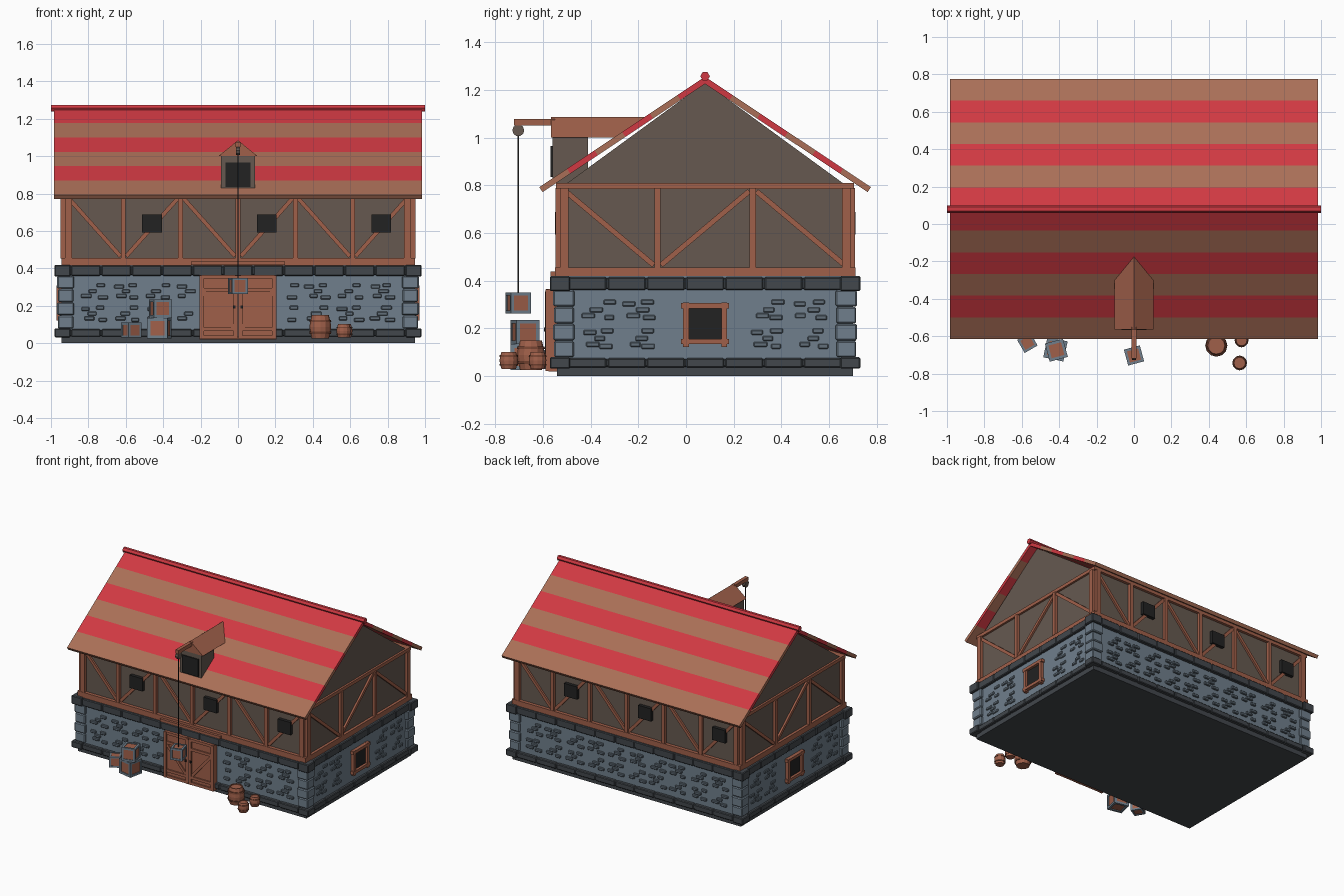
import bpy, bmesh, math, random
from mathutils import Matrix, Vector

if "Cube" in bpy.data.objects:
    bpy.data.objects.remove(bpy.data.objects["Cube"])

random.seed(4)
T, R = Matrix.Translation, Matrix.Rotation


def material(name, *rgb):
    m = bpy.data.materials.new(name)
    m.diffuse_color = [((c / 255 + 0.055) / 1.055) ** 2.4 for c in rgb] + [1]
    m.use_nodes = True
    m.node_tree.nodes["Principled BSDF"].inputs["Base Color"].default_value = m.diffuse_color
    return m


TIMBER = material("timber", 160, 96, 74)
ROOF_BROWN = material("roof brown", 170, 111, 87)
RED = material("roof red", 208, 57, 66)
PLASTER = material("plaster", 102, 89, 80)
STONE = material("stone", 112, 127, 140)
BRICK = material("brick", 98, 111, 122)
SLATE = material("dark stone", 66, 71, 76)
BLACK = material("dark opening", 34, 34, 34)
HOOP = material("barrel hoop", 118, 68, 50)


def box(bm, size, M, mat=0):
    r = bmesh.ops.create_cube(bm, size=1, matrix=M @ Matrix.Diagonal((*size, 1)))
    for f in {f for v in r["verts"] for f in v.link_faces}:
        f.material_index = mat


def finish(name, bm, *mats, bevel=0):
    me = bpy.data.meshes.new(name)
    bmesh.ops.recalc_face_normals(bm, faces=bm.faces)
    bm.to_mesh(me)
    bm.free()
    ob = bpy.data.objects.new(name, me)
    for m in mats:
        me.materials.append(m)
    bpy.context.collection.objects.link(ob)
    if bevel:
        b = ob.modifiers.new("bevel", "BEVEL")
        b.width, b.segments = bevel, 1
    return ob


def block(name, mat, x, y, z):
    """Box from x, y and z ranges."""
    bm = bmesh.new()
    lo, hi = Vector((x[0], y[0], z[0])), Vector((x[1], y[1], z[1]))
    box(bm, hi - lo, T((lo + hi) / 2))
    return finish(name, bm, mat)


def prism(name, mat, front, back):
    bm = bmesh.new()
    a, b = [[bm.verts.new(p) for p in ring] for ring in (front, back)]
    n = len(a)
    bm.faces.new(a)
    bm.faces.new(b[::-1])
    for i in range(n):
        bm.faces.new((a[i], b[i], b[(i + 1) % n], a[(i + 1) % n]))
    return finish(name, bm, mat)


def lathe(name, profile, loc, sides, mats, rule):
    bm = bmesh.new()
    rings = [[bm.verts.new((r * math.cos(t), r * math.sin(t), z))
              for t in (2 * math.pi * i / sides for i in range(sides))] for r, z in profile]
    for k in range(len(rings) - 1):
        for i in range(sides):
            j = (i + 1) % sides
            bm.faces.new((rings[k][i], rings[k][j], rings[k + 1][j], rings[k + 1][i])).material_index = rule(k)
    bm.faces.new(rings[0][::-1])
    bm.faces.new(rings[-1])
    finish(name, bm, *mats).location = loc


# Each wall is built as if facing the front, then turned about the centre: (turn, half length, distance)
CY = 0.08
SIDES = [(T((0, CY, 0)) @ R(math.radians(90 * k), 4, "Z"),) + ((0.925, 0.605) if k % 2 == 0 else (0.605, 0.925))
         for k in range(4)]

# Main masses
block("base_slab", SLATE, (-.945, .945), (-.54, .70), (0, .045))
block("stone_wall", STONE, (-.945, .945), (-.54, .70), (.04, .42))
block("upper_wall", PLASTER, (-.925, .925), (-.525, .685), (.42, .80))
prism("attic", PLASTER, [(-.925, y, z) for y, z in ((-.51, .8), (.67, .8), (.08, 1.23))],
      [(.925, y, z) for y, z in ((-.51, .8), (.67, .8), (.08, 1.23))])
block("sill_beam", TIMBER, (-.945, .945), (-.55, .71), (.415, .455))
block("top_beam", TIMBER, (-.94, .94), (-.545, .705), (.785, .81))

# Dark stone bands: core ring, blocks with seams, larger corner blocks
bm = bmesh.new()
for z0, z1 in ((.035, .075), (.36, .415)):
    zc, h = (z0 + z1) / 2, z1 - z0
    box(bm, (1.92, 1.28, h - .008), T((0, CY, zc)))
    for M, L, D in SIDES:
        n = 11 if L > .8 else 7
        w = 2 * (L - .03) / n
        for i in range(n):
            box(bm, (w - .006, .03, h), M @ T((-L + .03 + w * (i + .5), -D - .025, zc)))
    for sx in (-1, 1):
        for sy in (-1, 1):
            box(bm, (.085, .085, h + .008), T((sx * .9385, CY + sy * .6085, zc)))
finish("stone_bands", bm, SLATE, bevel=.005)

# Corner stones
bm = bmesh.new()
for sx in (-1, 1):
    for sy in (-1, 1):
        for i in range(4):
            s = .09 if i % 2 else .083
            box(bm, (s, s, .068), T((sx * .922, CY + sy * .592, .113 + i * .071)))
finish("corner_stones", bm, STONE, bevel=.006)

# Raised bricks in clusters, skipping door and windows
bm = bmesh.new()
cluster = [(-.04, .028), (.035, .035), (.0, .003), (-.035, -.022), (.04, -.03)]
for k, (M, L, D) in enumerate(SIDES):
    n = 10 if L > .8 else 6
    w = 2 * (L - .07) / n
    for i in range(n):
        u = -L + .07 + w * (i + .5)
        for row, zc in enumerate((.155, .275)):
            for du, dz in cluster[(i + row) % 2:]:
                x = u + du + random.uniform(-.012, .012)
                if (k == 0 and abs(x) < .25) or (k % 2 and abs(x) < .15) or abs(x) > L - .08:
                    continue
                box(bm, (random.uniform(.04, .058), .03, .021), M @ T((x, -D - .013, zc + dz)))
finish("raised_bricks", bm, BRICK, bevel=.004)

# Timber frame: posts and zigzag braces
bm, panes = bmesh.new(), bmesh.new()
for M, L, D in SIDES:
    n = 6 if L > .8 else 3
    w = 2 * (L - .005) / n
    for i in range(n + 1):
        u = -L + .005 + w * i
        end = i in (0, n)
        box(bm, (.036 if end else .026, .04, .335), M @ T((u * (.985 if end else 1), -D - .003, .62)))
    for i in range(n):
        uc = -L + .005 + w * (i + .5)
        s = 1 if i % 2 else -1
        du, dz = w - .03, .31 * s
        box(bm, (math.hypot(du, dz), .03, .022),
            M @ T((uc, -D + .001, .62)) @ R(-math.atan2(dz, du), 4, "Y"))
        if n == 6 and i % 2:
            box(panes, (.105, .05, .095), M @ T((uc, -D, .64)))
finish("timber_frame", bm, TIMBER)

# Ground floor end windows
bm = bmesh.new()
for M, L, D in (SIDES[1], SIDES[3]):
    box(panes, (.15, .04, .14), M @ T((0, -D - .008, .222)))
    for s in (-1, 1):
        box(bm, (.024, .05, .185), M @ T((s * .08, -D - .02, .215)))
        box(bm, (.2, .045, .022), M @ T((0, -D - .024, .22 + s * .075)))
finish("end_window_frames", bm, TIMBER)
finish("window_panes", panes, BLACK)

# Double door
block("door_panel", TIMBER, (-.205, .205), (-.577, -.53), (.02, .365))
block("door_lintel", TIMBER, (-.25, .25), (-.568, -.53), (.418, .438))
bm = bmesh.new()
for s in (-1, 1):
    for x, wd in ((.195, .024), (.013, .02)):
        box(bm, (wd, .02, .34), T((s * x, -.578, .192)))
    for z in (.355, .285, .075, .032):
        box(bm, (.18, .016, .02), T((s * .105, -.578, z)))
    box(bm, (.255, .014, .02), T((s * .105, -.578, .18)) @ R(s * -math.atan2(.19, .165), 4, "Y"))
finish("door_frame", bm, TIMBER)
bm = bmesh.new()
box(bm, (.003, .005, .32), T((0, -.588, .195)))
for s in (-1, 1):
    box(bm, (.012, .012, .016), T((s * .02, -.59, .195)))
finish("door_handles", bm, BLACK)

# Striped roof
bm = bmesh.new()
run, rise, thick = .695, .463, .025
a = math.atan2(rise, run)
step = math.hypot(run, rise) / 6
for M, L, D in (SIDES[0], SIDES[2]):
    for i in range(6):
        t = (i + .5) / 6
        box(bm, (1.97, step, thick), M @ T((0, -run * (1 - t), .792 + rise * t)) @ R(a, 4, "X")
            @ T((0, 0, -thick / 2)), i % 2)
finish("striped_roof", bm, ROOF_BROWN, RED)
bm = bmesh.new()
bmesh.ops.create_cone(bm, cap_ends=True, segments=6, radius1=.02, radius2=.02, depth=2,
                      matrix=T((0, CY, 1.257)) @ R(math.pi / 2, 4, "Y"))
finish("ridge_cap", bm, RED)

# Dormer with hoist
block("dormer_wall", PLASTER, (-.09, .09), (-.56, -.41), (.81, 1.005))
block("dormer_opening", BLACK, (-.068, .068), (-.568, -.55), (.835, .965))
prism("dormer_roof", TIMBER, [(-.105, -.565, 1.0), (.105, -.565, 1.0), (0, -.565, 1.085)],
      [(-.105, -.285, 1.0), (.105, -.285, 1.0), (0, -.165, 1.085)])
block("hoist_beam", TIMBER, (-.013, .013), (-.72, -.55), (1.05, 1.077))
block("hoist_rope", BLACK, (-.003, .003), (-.706, -.7), (.34, 1.03))
bm = bmesh.new()
bmesh.ops.create_cone(bm, cap_ends=True, segments=10, radius1=.025, radius2=.025, depth=.022,
                      matrix=T((0, -.703, 1.03)) @ R(math.pi / 2, 4, "Y"))
finish("hoist_pulley", bm, PLASTER)


# Crates: timber cube with twelve grey edge bars
def crate(name, x, y, z, s, turn):
    bm = bmesh.new()
    box(bm, (s * .9,) * 3, Matrix())
    b = s * .15
    for ax in range(3):
        for p in (-1, 1):
            for q in (-1, 1):
                c = [p * (s - b) / 2, q * (s - b) / 2]
                c.insert(ax, 0)
                size = [b, b]
                size.insert(ax, s)
                box(bm, size, T(c), 1)
    finish(name, bm, TIMBER, STONE).matrix_world = T((x, y, z + s / 2)) @ R(math.radians(turn), 4, "Z")


crate("lower_crate", -.42, -.67, .025, .11, -12)
crate("upper_crate", -.415, -.675, .135, .1, 15)
crate("small_crate", -.57, -.635, .03, .08, 30)
crate("hanging_crate", 0, -.703, .262, .088, 15)


# Barrels: bulging staves with two raised hoops
def barrel(name, x, y, z, r, h):
    prof = [(.76, 0), (.86, .2), (.95, .2), (.99, .3), (.92, .3), (.96, .5),
            (.92, .7), (.99, .7), (.95, .8), (.86, .8), (.76, 1), (.64, 1), (.64, .95)]
    lathe(name, [(r * p, h * q) for p, q in prof], (x, y, z), 12, (TIMBER, HOOP),
          lambda k: int(k in (1, 2, 3, 6, 7, 8)))


barrel("large_barrel", .44, -.65, .025, .06, .125)
barrel("small_barrel_front", .565, -.743, .03, .04, .072)
barrel("small_barrel_back", .575, -.622, .03, .038, .072)
